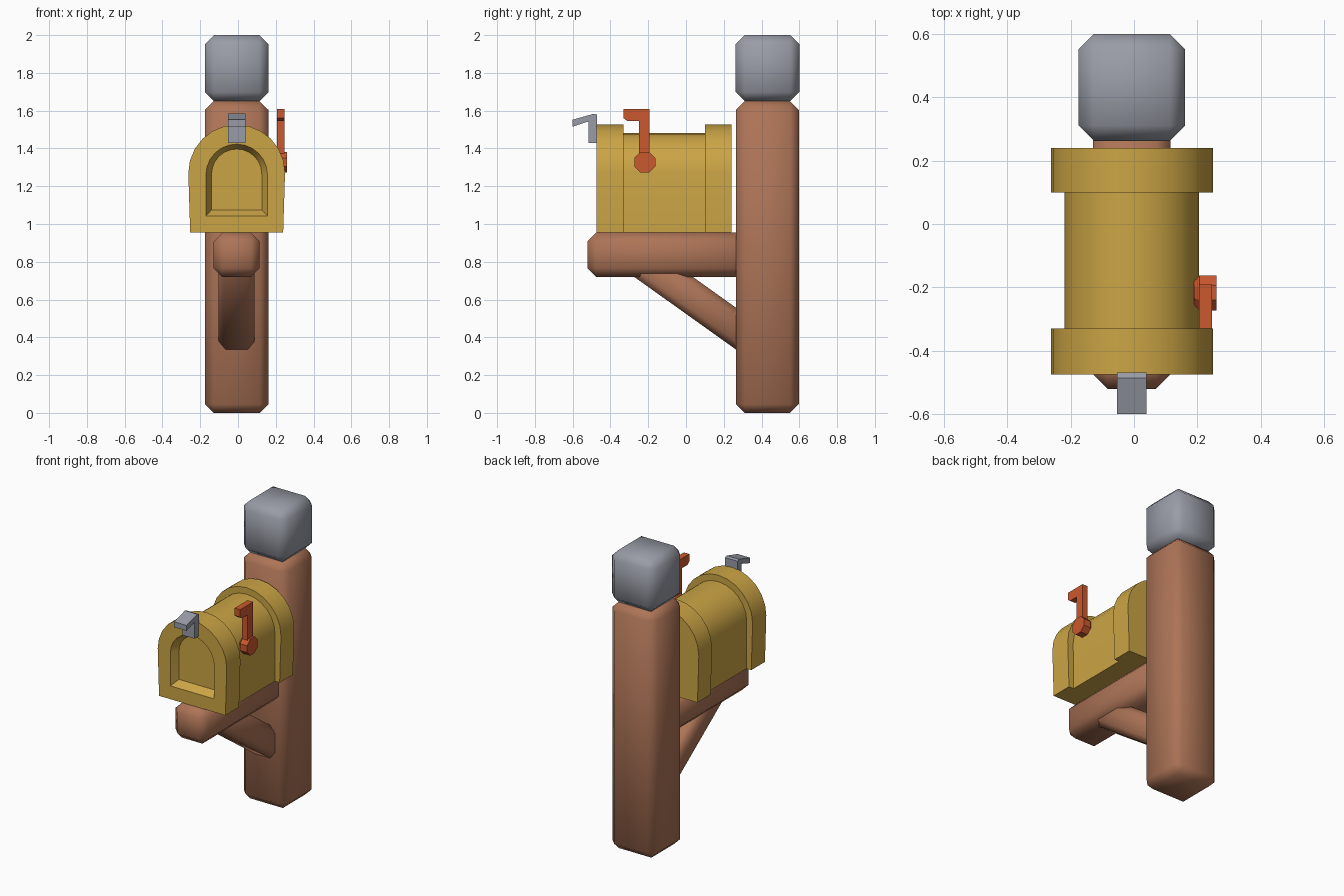
import bpy, bmesh, math
from mathutils import Vector

if "Cube" in bpy.data.objects:
    bpy.data.objects.remove(bpy.data.objects["Cube"])

CX = -0.007  # centre line of post, arm and box


def material(name, rgb):
    m = bpy.data.materials.new(name)
    m.diffuse_color = (*rgb, 1)
    m.use_nodes = True
    m.node_tree.nodes["Principled BSDF"].inputs["Base Color"].default_value = m.diffuse_color
    return m


BROWN = material("brown wood", (0.42, 0.175, 0.095))
GREY = material("grey metal", (0.32, 0.335, 0.385))
YELLOW = material("yellow paint", (0.60, 0.375, 0.060))
ORANGE = material("orange paint", (0.60, 0.098, 0.027))


def finish(bm, name, mat, angle=30):
    bmesh.ops.recalc_face_normals(bm, faces=bm.faces[:])
    me = bpy.data.meshes.new(name)
    bm.to_mesh(me)
    bm.free()
    ob = bpy.data.objects.new(name, me)
    bpy.context.collection.objects.link(ob)
    me.materials.append(mat)
    bpy.ops.object.select_all(action='DESELECT')
    ob.select_set(True)
    bpy.context.view_layer.objects.active = ob
    bpy.ops.object.shade_smooth_by_angle(angle=math.radians(angle))
    return ob


def block(name, lo, hi, chamfer, mat):
    """Chamfered, softly shaded box between two corners."""
    bm = bmesh.new()
    bmesh.ops.create_cube(bm, size=1)
    lo, hi = Vector(lo), Vector(hi)
    for v in bm.verts:
        v.co = (lo + hi) / 2 + Vector(a * b for a, b in zip(v.co, hi - lo))
    bmesh.ops.bevel(bm, geom=bm.edges[:], offset=chamfer, segments=1, affect='EDGES')
    return finish(bm, name, mat, 60)


def loft(name, loops, mat, angle=30):
    """Skin a row of equal-length point loops and cap both ends."""
    bm = bmesh.new()
    rings = [[bm.verts.new(p) for p in loop] for loop in loops]
    n = len(rings[0])
    for a, b in zip(rings, rings[1:]):
        for i in range(n):
            j = (i + 1) % n
            bm.faces.new((a[i], a[j], b[j], b[i]))
    bm.faces.new(rings[0])
    bm.faces.new(rings[-1])
    return finish(bm, name, mat, angle)


def arch(y, r, spring, base, foot, steps=12):
    """Round-topped outline standing at depth y."""
    pts = [(CX + r * math.cos(math.pi * i / steps), y,
            spring + r * math.sin(math.pi * i / steps)) for i in range(steps + 1)]
    return [(CX + foot, y, base)] + pts + [(CX - foot, y, base)]


def plate(name, profile, x0, x1, mat):
    return loft(name, [[(x, y, z) for y, z in profile] for x in (x0, x1)], mat)


# Post, cap and arm
block("post", (CX - .168, .265, 0), (CX + .168, .597, 1.65), .046, BROWN)
block("post_cap", (CX - .168, .263, 1.65), (CX + .168, .6, 2.0), .048, GREY)
block("arm", (CX - .122, -.522, .72), (CX + .122, .33, .954), .046, BROWN)

# Diagonal brace, its ends buried in the arm and post
brace = block("brace", (CX - .095, -.40, -.09), (CX + .095, .38, .09), .036, BROWN)
brace.rotation_euler.x = -math.radians(35.5)
brace.location = (0, .07, .585)

# Mailbox: narrow barrel between two wider rims, recessed door in front
loft("mailbox_barrel", [arch(y, .2125, 1.27, .954, .21) for y in (-.33, .1)], YELLOW)
loft("back_rim", [arch(y, .256, 1.27, .954, .246) for y in (.1, .24)], YELLOW)
loft("front_rim_and_door", [
    arch(-.33, .256, 1.27, .954, .246),
    arch(-.475, .256, 1.27, .954, .246),
    arch(-.475, .163, 1.26, 1.043, .163),
    arch(-.425, .133, 1.264, 1.075, .133)], YELLOW)

# Door latch
plate("door_latch", [(-.47, 1.43), (-.47, 1.578), (-.487, 1.584), (-.6, 1.552),
                     (-.6, 1.515), (-.515, 1.543), (-.515, 1.43)],
      CX - .046, CX + .046, GREY)

# Signal flag and its eight-sided pivot
plate("signal_flag", [(-.192, 1.32), (-.192, 1.61), (-.33, 1.61), (-.33, 1.56),
                      (-.31, 1.545), (-.25, 1.545), (-.25, 1.32)], .206, .247, ORANGE)


def octagon(x, r):
    return [(x, -.218 + r * math.cos(math.pi * (i + .5) / 4),
             1.327 + r * math.sin(math.pi * (i + .5) / 4)) for i in range(8)]


loft("flag_pivot", [octagon(.19, .04), octagon(.207, .06), octagon(.26, .06)], ORANGE)
